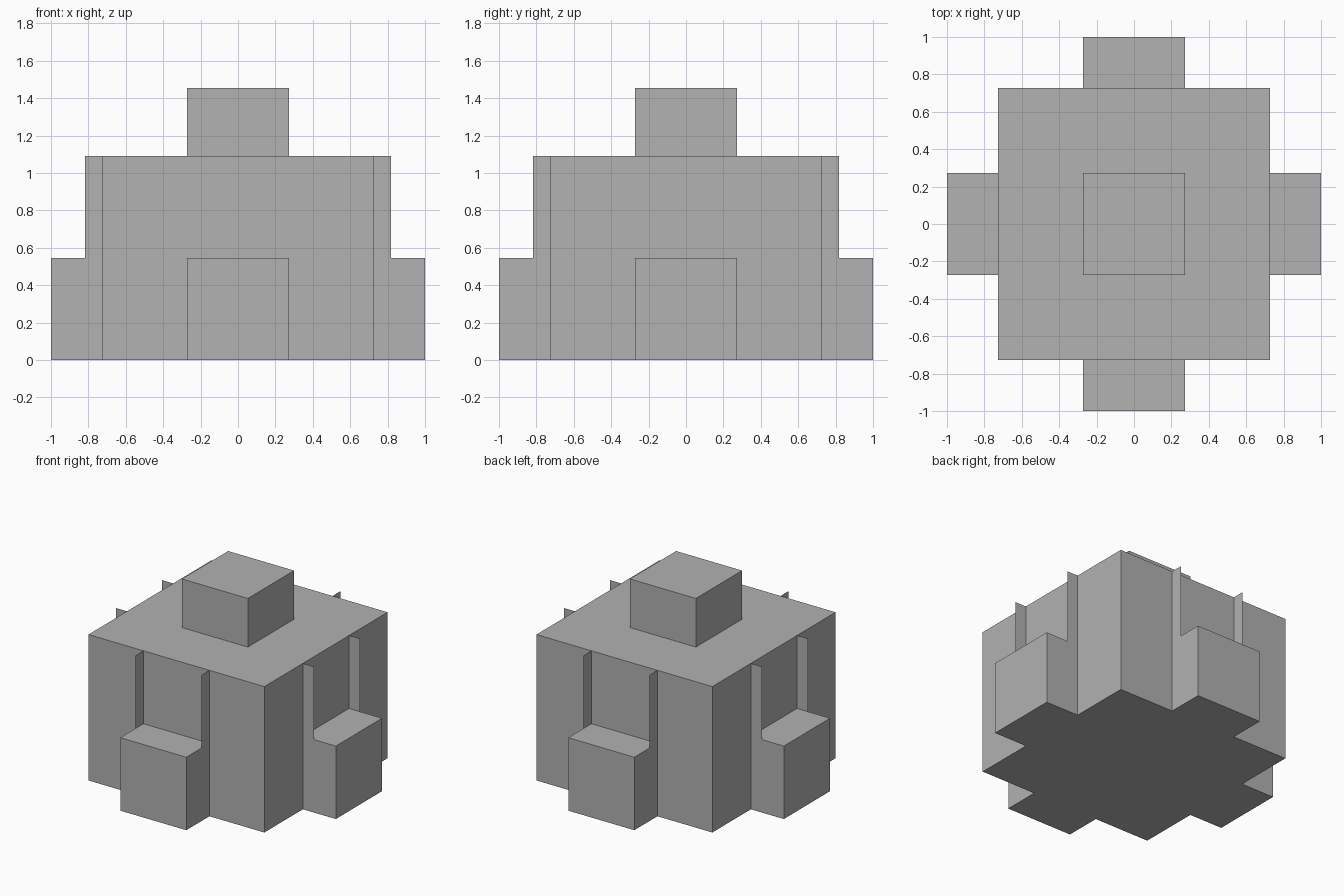
import bpy
from mathutils import Matrix, Vector
from math import pi

cube = bpy.data.objects.get("Cube")
if cube:
    bpy.data.objects.remove(cube, do_unlink=True)

U = 1 / 11  # modelling unit

grey = bpy.data.materials.new("plain_grey")
grey.use_nodes = True
colour = (0.445, 0.445, 0.445, 1)
grey.diffuse_color = colour
grey.node_tree.nodes["Principled BSDF"].inputs["Base Color"].default_value = colour


def finish(name, verts, faces, turn=0):
    """Make a flat-shaded object from points in units, turned about z."""
    rot = Matrix.Rotation(turn, 3, "Z")
    mesh = bpy.data.meshes.new(name)
    mesh.from_pydata([rot @ (Vector(v) * U) for v in verts], [], faces)
    mesh.materials.append(grey)
    obj = bpy.data.objects.new(name, mesh)
    bpy.context.collection.objects.link(obj)


def box(name, x, y, z, turn=0):
    verts = [(a, b, c) for c in z for b in y for a in x]
    faces = [(0, 2, 3, 1), (4, 5, 7, 6), (0, 1, 5, 4),
             (1, 3, 7, 5), (3, 2, 6, 7), (2, 0, 4, 6)]
    finish(name, verts, faces, turn)


def fin(name, x, y, z, turn):
    verts = [(x, y[0], z[0]), (x, y[1], z[0]), (x, y[1], z[1]), (x, y[0], z[1])]
    finish(name, verts, [(0, 1, 2, 3)], turn)


# Main block and the small block on its roof
box("body", (-8, 8), (-8, 8), (0, 12))
box("top_block", (-3, 3), (-3, 3), (12, 16))

# Each side has a low block with a pair of paper-thin fins above it
for i, side in enumerate(("front", "left", "back", "right")):
    turn = i * pi / 2
    box(side + "_block", (-3, 3), (-11, -8), (0, 6), turn)
    for x, label in ((-3, "a"), (3, "b")):
        fin(f"{side}_fin_{label}", x, (-9, -8), (6, 12), turn)
